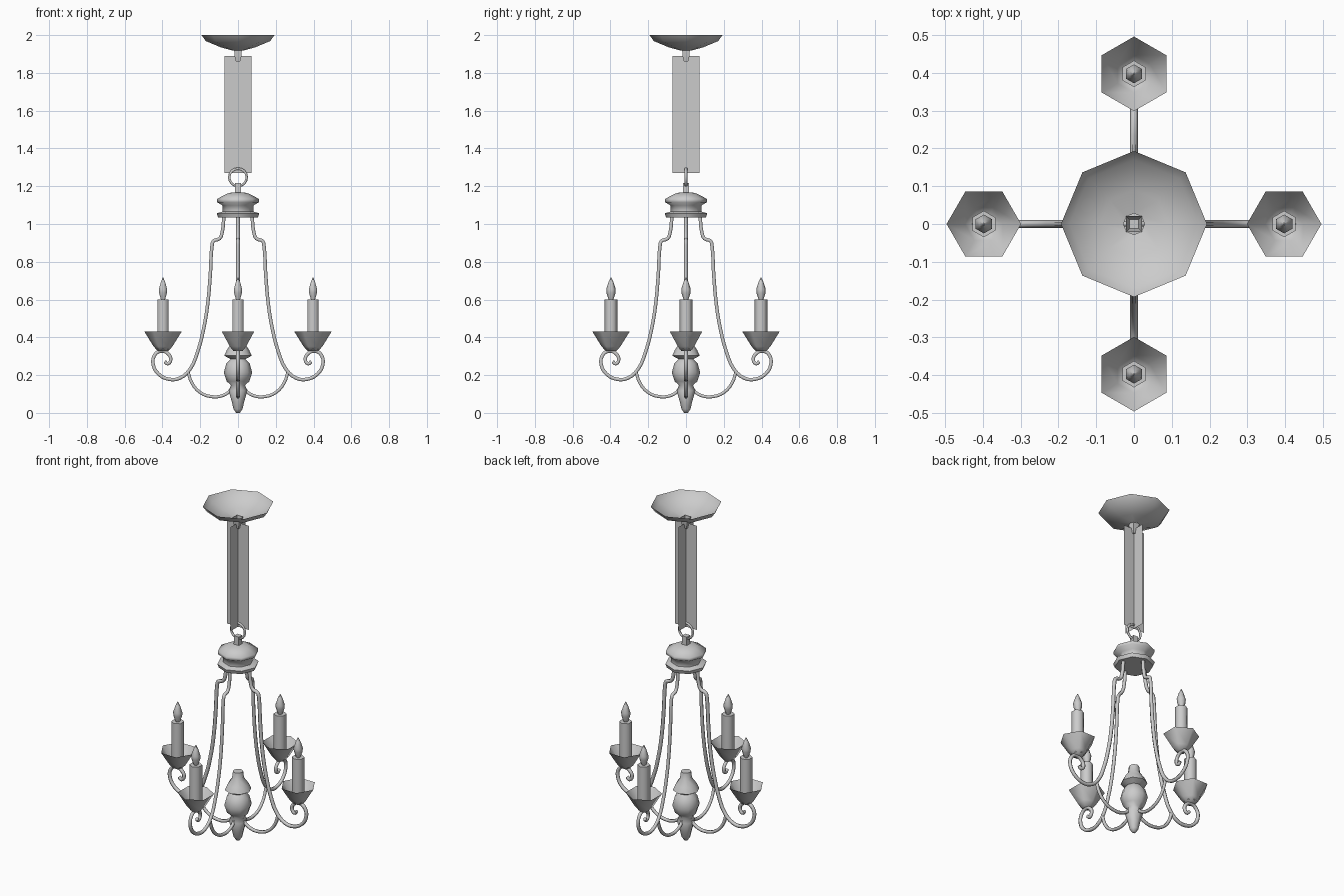
import bpy, bmesh, math
from mathutils import Matrix, Vector

if "Cube" in bpy.data.objects:
    bpy.data.objects.remove(bpy.data.objects["Cube"])


def link_mesh(name, bm, angle=60):
    bmesh.ops.recalc_face_normals(bm, faces=bm.faces)
    me = bpy.data.meshes.new(name)
    bm.to_mesh(me)
    bm.free()
    ob = bpy.data.objects.new(name, me)
    bpy.context.collection.objects.link(ob)
    if angle:
        bpy.ops.object.select_all(action='DESELECT')
        ob.select_set(True)
        bpy.context.view_layer.objects.active = ob
        bpy.ops.object.shade_smooth_by_angle(angle=math.radians(angle))
    return ob


def lathe(name, profile, sides, center=(0, 0), turn=0.0, cap_start=False, cap_end=False, angle=60):
    """Revolve (radius, z) points; turn is the angle of the first corner."""
    bm = bmesh.new()
    rings = []
    for r, z in profile:
        rings.append([bm.verts.new((center[0] + r * math.cos(turn + 2 * math.pi * i / sides),
                                    center[1] + r * math.sin(turn + 2 * math.pi * i / sides), z))
                      for i in range(sides)])
    for a, b in zip(rings, rings[1:]):
        for i in range(sides):
            j = (i + 1) % sides
            bm.faces.new((a[i], a[j], b[j], b[i]))
    if cap_start:
        bm.faces.new(rings[0])
    if cap_end:
        bm.faces.new(rings[-1])
    return link_mesh(name, bm, angle)


def tube(name, points, radius, turn):
    """Round rod through (radial, z) points, turned about the z axis."""
    cu = bpy.data.curves.new(name, 'CURVE')
    cu.dimensions = '3D'
    cu.bevel_depth = radius
    cu.bevel_resolution = 1
    cu.resolution_u = 3
    cu.use_fill_caps = True
    sp = cu.splines.new('BEZIER')
    sp.bezier_points.add(len(points) - 1)
    for p, (r, z) in zip(sp.bezier_points, points):
        p.co = (r, 0, z)
        p.handle_left_type = p.handle_right_type = 'AUTO'
    ob = bpy.data.objects.new(name, cu)
    bpy.context.collection.objects.link(ob)
    ob.rotation_euler[2] = turn
    bpy.ops.object.select_all(action='DESELECT')
    ob.select_set(True)
    bpy.context.view_layer.objects.active = ob
    bpy.ops.object.convert(target='MESH')
    bpy.ops.object.shade_smooth_by_angle(angle=math.radians(65))


Q = math.pi / 4

# ceiling canopy: open octagonal dish with a small square socket
lathe("ceiling_canopy", [(0.193, 2.0), (0.17, 1.968), (0.09, 1.935), (0.028, 1.918)], 8)
lathe("canopy_socket", [(0.029, 1.922), (0.026, 1.89), (0.016, 1.86)], 4, turn=Q, cap_end=True, angle=30)

# chain: two crossed flat cards
for k, name in enumerate(("chain_card_front", "chain_card_side")):
    bm = bmesh.new()
    vs = [bm.verts.new(Matrix.Rotation(k * math.pi / 2, 3, 'Z') @ Vector((x, 0, z)))
          for x, z in ((-0.072, 1.27), (0.072, 1.27), (0.072, 1.89), (-0.072, 1.89))]
    bm.faces.new(vs)
    link_mesh(name, bm, 0)

# hanging ring
bpy.ops.mesh.primitive_torus_add(major_radius=0.046, minor_radius=0.007, major_segments=16,
                                 minor_segments=5, location=(0, 0, 1.247),
                                 rotation=(math.pi / 2, 0, 0))
bpy.context.object.name = "hanging_ring"
bpy.ops.object.shade_smooth()

# hub with its square neck
lathe("hub_neck", [(0.024, 1.15), (0.022, 1.218)], 4, turn=Q, cap_end=True, angle=30)
lathe("hub", [(0.03, 1.168), (0.06, 1.16), (0.11, 1.133), (0.11, 1.115), (0.082, 1.098),
              (0.082, 1.066), (0.113, 1.056), (0.105, 1.035)], 8, cap_start=True, cap_end=True)

# central finial
lathe("finial", [(0.028, 0.41), (0.033, 0.37), (0.058, 0.335), (0.073, 0.303), (0.04, 0.285),
                 (0.062, 0.262), (0.075, 0.213), (0.06, 0.167), (0.037, 0.147), (0.05, 0.118),
                 (0.033, 0.06), (0.024, 0.02), (0.01, 0.0)], 8, cap_start=True, cap_end=True, angle=80)

# four arms, each with a scroll, brace, drip cup, candle and flame
scroll = [(0.075, 1.04), (0.083, 0.96), (0.098, 0.922), (0.13, 0.91), (0.138, 0.88), (0.145, 0.76),
          (0.16, 0.58), (0.183, 0.44), (0.215, 0.32), (0.255, 0.23), (0.31, 0.183), (0.365, 0.178),
          (0.42, 0.205), (0.449, 0.255), (0.442, 0.305), (0.41, 0.327), (0.372, 0.315),
          (0.356, 0.283), (0.372, 0.26), (0.388, 0.272)]
brace = [(0.265, 0.22), (0.245, 0.16), (0.2, 0.108), (0.14, 0.086), (0.08, 0.092), (0.04, 0.12), (0.025, 0.15)]
for side, turn in (("right", 0), ("back", math.pi / 2), ("left", math.pi), ("front", -math.pi / 2)):
    c = (0.397 * math.cos(turn), 0.397 * math.sin(turn))
    tube("scroll_arm_" + side, scroll, 0.0105, turn)
    tube("lower_brace_" + side, brace, 0.0095, turn)
    lathe("drip_cup_" + side, [(0.0985, 0.43), (0.05, 0.352), (0.028, 0.327)], 6, c, turn, cap_end=True, angle=65)
    lathe("candle_" + side, [(0.035, 0.335), (0.035, 0.6)], 6, c, math.pi / 2, cap_end=True, angle=65)
    lathe("flame_" + side, [(0.012, 0.598), (0.024, 0.635), (0.025, 0.655), (0.014, 0.69), (0.002, 0.716)],
          6, c, math.pi / 2, cap_end=True, angle=65)
